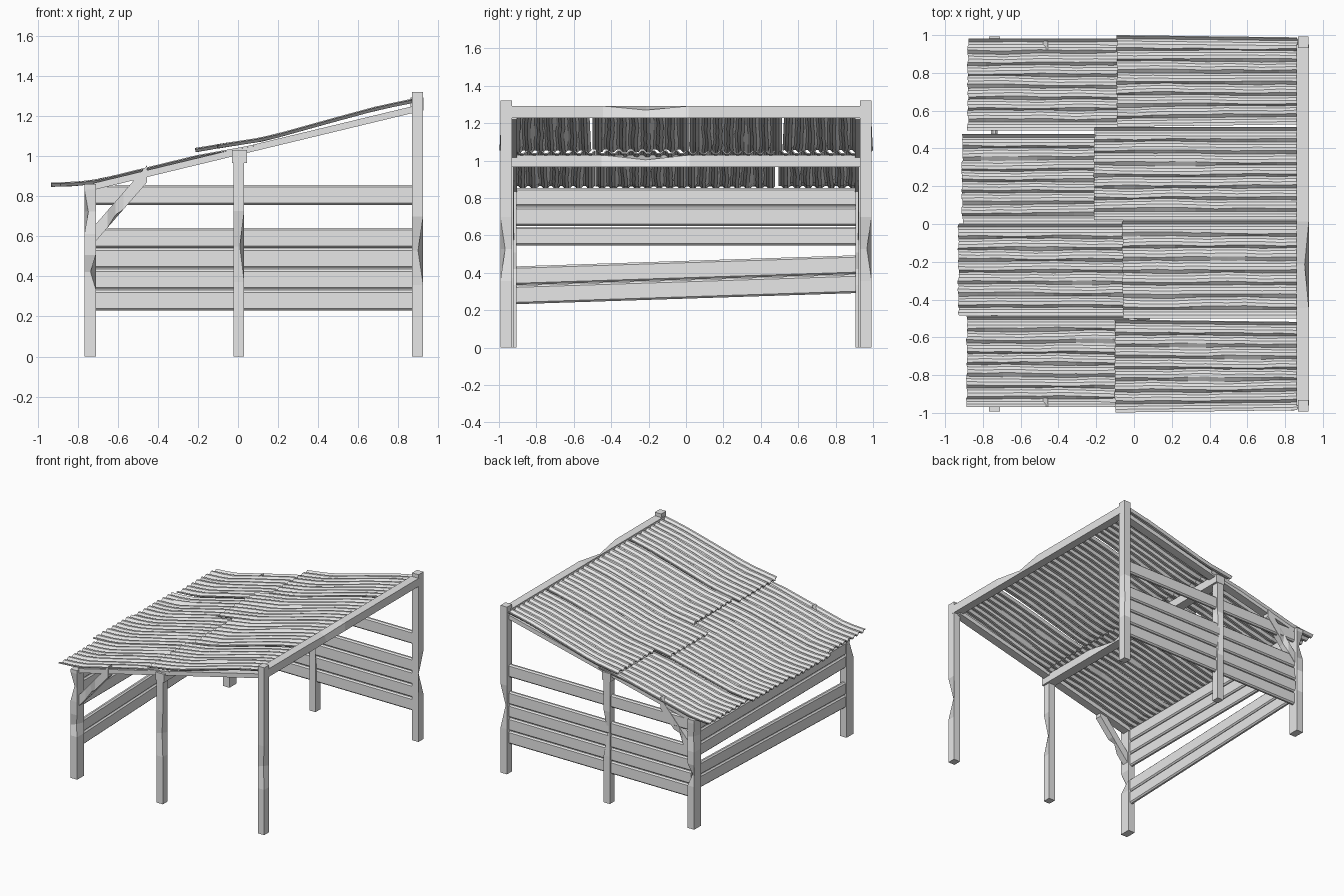
import bpy
import bmesh
import math
import random
from mathutils import Vector

random.seed(4)
cube = bpy.data.objects.get("Cube")
if cube:
    bpy.data.objects.remove(cube)

grey = bpy.data.materials.new("plain grey")
grey.use_nodes = True
grey.diffuse_color = (0.8, 0.8, 0.8, 1)
grey.node_tree.nodes["Principled BSDF"].inputs["Base Color"].default_value = (0.8, 0.8, 0.8, 1)

X, Y, Z = Vector((1, 0, 0)), Vector((0, 1, 0)), Vector((0, 0, 1))


def finish(name, bm):
    bmesh.ops.recalc_face_normals(bm, faces=bm.faces)
    mesh = bpy.data.meshes.new(name)
    bm.to_mesh(mesh)
    bm.free()
    mesh.materials.append(grey)
    obj = bpy.data.objects.new(name, mesh)
    bpy.context.collection.objects.link(obj)
    return obj


def timber(name, a, b, side, up, w, h, bevel=0, chips=()):
    """Squared timber from a to b; a chip is (position, half length, corner, depth)."""
    a, b = Vector(a), Vector(b)
    w, h = w / 2, h / 2
    corners = [(-1, -1), (1, -1), (1, 1), (-1, 1)]
    stations = [(0, None, 0), (1, None, 0)]
    for t, half, corner, depth in chips:
        stations += [(t - half, None, 0), (t, corner, depth), (t + half, None, 0)]
    bm = bmesh.new()
    rings = []
    for t, chipped, depth in sorted(stations, key=lambda s: s[0]):
        ring = []
        for i, (sx, sy) in enumerate(corners):
            cut = depth if (sx, sy) == chipped else 0
            points = [(w - cut, h - cut)]
            if bevel:
                points = [(w - bevel, h), (w, h - bevel)]
                if i % 2:
                    points.reverse()
                points = points[::-1]
            for px, py in points:
                ring.append(bm.verts.new(a.lerp(b, t) + side * sx * px + up * sy * py))
        rings.append(ring)
    n = len(rings[0])
    for r, s in zip(rings, rings[1:]):
        for i in range(n):
            j = (i + 1) % n
            bm.faces.new((r[i], r[j], s[j], s[i]))
    bm.faces.new(rings[0])
    bm.faces.new(rings[-1])
    return finish(name, bm)


def height(profile, x):
    for (x0, z0), (x1, z1) in zip(profile, profile[1:]):
        if x <= x1:
            break
    return z0 + (z1 - z0) * (x - x0) / (x1 - x0)


def sheet(name, x0, x1, y0, y1, profile, taper=0):
    """Corrugated sheet whose waves run along x and follow the sagging profile."""
    waves, rows, amp = 8, 10, 0.011
    bm = bmesh.new()
    grid = []
    mid = (y0 + y1) / 2
    drift = [0] * (waves * 4 + 1)
    for r in range(rows + 1):
        x = x0 + (x1 - x0) * r / rows
        row = []
        for c in range(waves * 4 + 1):
            if c % 4 == 0:
                nudge = random.uniform(-0.004, 0.004)
            drift[c] = 0.6 * drift[c] + nudge
            y = y0 + (y1 - y0) * c / (waves * 4)
            y = mid + (y - mid) * (1 - taper * r / rows)
            if 4 <= c <= waves * 4 - 4:
                y += drift[c]
            ripple = amp * math.sin(math.tau * (c / 4 + 0.125))
            end = random.uniform(-0.004, 0.004) if r in (0, rows) else 0
            row.append(bm.verts.new((x + end, y, height(profile, x) + ripple)))
        grid.append(row)
    for r, s in zip(grid, grid[1:]):
        for i in range(len(r) - 1):
            bm.faces.new((r[i], r[i + 1], s[i + 1], s[i]))
    obj = finish(name, bm)
    solid = obj.modifiers.new("thickness", "SOLIDIFY")
    solid.thickness = 0.006
    solid.offset = 0


# Posts, rafters and braces on both sides
for s, label in ((-1, "front"), (1, "back")):
    timber(f"{label}_tall_post", (0.896, s * 0.962, 0), (0.896, s * 0.962, 1.32), X, Y, 0.056, 0.062,
           chips=[(0.4, 0.13, (1, s), 0.026)])
    timber(f"{label}_middle_post", (0.004, s * 0.952, 0), (0.004, s * 0.952, 0.98), X, Y, 0.054, 0.06,
           chips=[(0.56, 0.18, (1, s), 0.022)])
    timber(f"{label}_short_post", (-0.738, s * 0.95, 0), (-0.738, s * 0.95, 0.86), X, Y, 0.057, 0.085,
           chips=[(0.49, 0.1, (1, s), 0.026), (0.84, 0.13, (-1, s), 0.02)])
    timber(f"{label}_rafter", (-0.72, s * 0.935, 0.848), (0.89, s * 0.935, 1.236), Y, Z, 0.065, 0.034)
    timber(f"{label}_brace", (-0.725, s * 0.945, 0.6), (-0.455, s * 0.945, 0.91), Y, Z, 0.05, 0.085,
           chips=[(0.42, 0.15, (s, -1), 0.018)])

# Cross beams
timber("high_beam", (0.893, -0.96, 1.26), (0.893, 0.95, 1.26), X, Z, 0.065, 0.064,
       chips=[(0.39, 0.12, (1, 1), 0.022)])
timber("middle_beam", (0.008, -0.985, 0.998), (0.008, 0.985, 0.998), X, Z, 0.075, 0.064,
       chips=[(0.39, 0.12, (1, 1), 0.026)])

# Side wall boards
for i, z in enumerate((0.28, 0.384, 0.488, 0.591, 0.805)):
    timber(f"side_board_{i + 1}", (-0.72, 0.95, z), (0.88, 0.95, z), Y, Z, 0.034, 0.1, bevel=0.01)

# End wall boards, the two lowest hung askew
for i, (z, skew) in enumerate(((0.312, 0.03), (0.414, 0.03), (0.596, 0), (0.7, 0), (0.804, 0))):
    timber(f"end_board_{i + 1}", (-0.74, -0.92, z - skew), (-0.74, 0.92, z + skew), X, Z, 0.034, 0.1, bevel=0.01)

# Corrugated roof
lower = [(-0.93, 0.857), (-0.82, 0.86), (-0.7, 0.873), (-0.5, 0.922), (-0.2, 0.995), (0.1, 1.048)]
upper = [(-0.21, 1.03), (-0.08, 1.052), (0.14, 1.086), (0.5, 1.186), (0.7, 1.24), (0.87, 1.275)]
for i, (x, y0, y1) in enumerate(((-0.885, -0.97, -0.49), (-0.93, -0.485, 0.0),
                                 (-0.91, 0.0, 0.475), (-0.88, 0.495, 0.98))):
    sheet(f"lower_roof_sheet_{i + 1}", x, 0.08, y0, y1, lower)
for i, (x, y0, y1) in enumerate(((-0.1, -0.998, -0.508), (-0.06, -0.5, 0.018),
                                 (-0.21, 0.022, 0.512), (-0.09, 0.515, 0.998))):
    sheet(f"upper_roof_sheet_{i + 1}", x, 0.865, y0, y1, upper, taper=0.05 if i in (0, 3) else 0)
